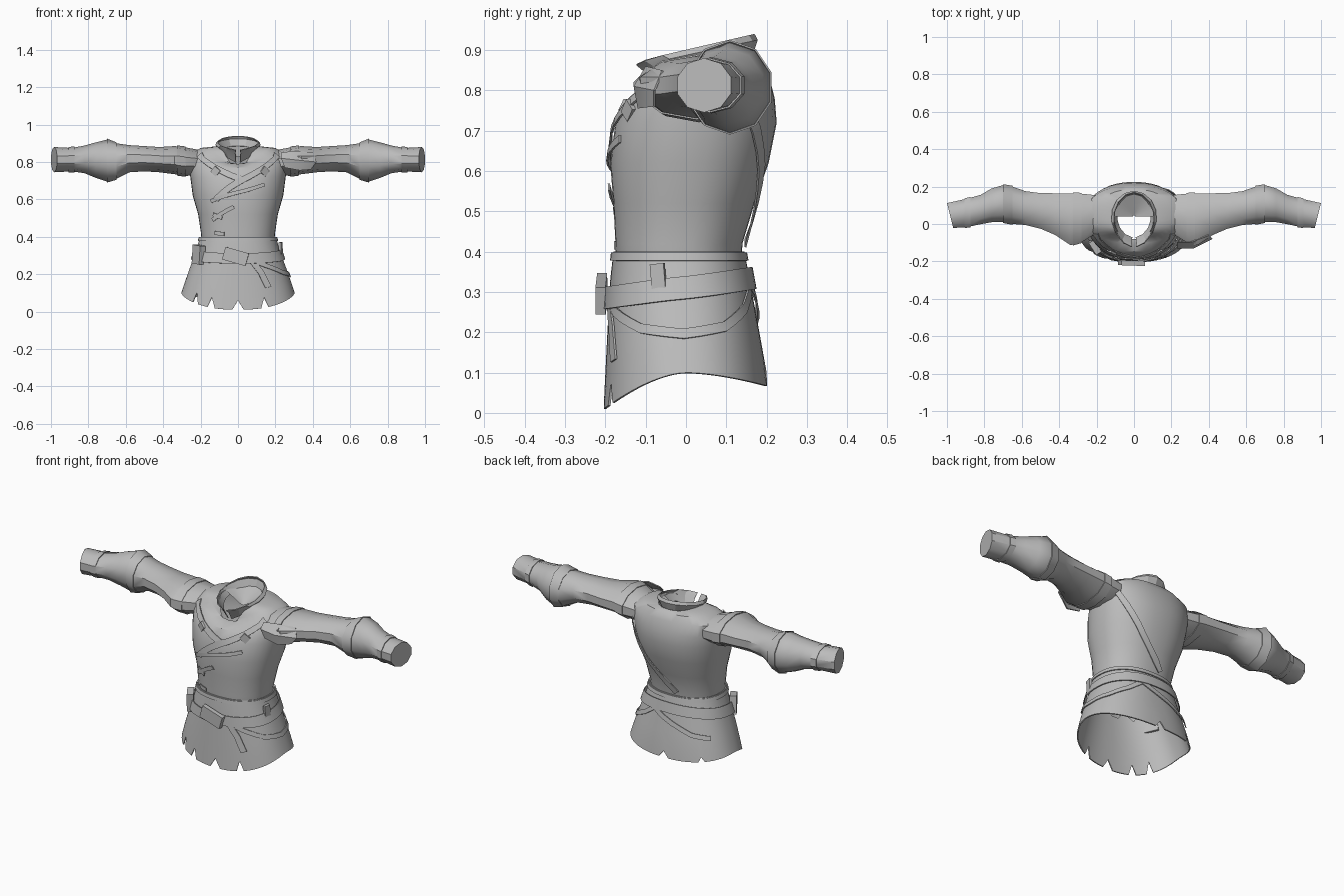
import bpy, bmesh, math
from math import sin, cos, radians, pi

cube = bpy.data.objects.get("Cube")
if cube:
    bpy.data.objects.remove(cube, do_unlink=True)

cloth = bpy.data.materials.new("grey cloth")
cloth.use_nodes = True
GREY = (0.5, 0.5, 0.5, 1)
cloth.diffuse_color = GREY
cloth.node_tree.nodes["Principled BSDF"].inputs["Base Color"].default_value = GREY

# Profiles: height, half width, front y, back y
TORSO = [(.31, .185, -.165, .13), (.36, .193, -.173, .137), (.42, .198, -.175, .14),
         (.52, .213, -.18, .17), (.62, .242, -.188, .205), (.72, .255, -.175, .225),
         (.78, .262, -.148, .22), (.84, .258, -.105, .205), (.875, .2, -.08, .185)]
SKIRT = [(0, .325, -.205, .205), (.1, .303, -.2, .2), (.2, .27, -.195, .182),
         (.33, .222, -.188, .158), (.40, .203, -.18, .145)]


def ring_point(hx, yf, yb, angle, power=.88):
    s, c = sin(angle), cos(angle)
    x = hx * math.copysign(abs(s) ** power, s)
    y = (yf + yb) / 2 - (yb - yf) / 2 * math.copysign(abs(c) ** power, c)
    return x, y


def on_surface(profile, angle, z, off=0.0):
    lo, hi = profile[0], profile[-1]
    for a, b in zip(profile, profile[1:]):
        if a[0] <= z <= b[0]:
            lo, hi = a, b
    t = min(1, max(0, (z - lo[0]) / (hi[0] - lo[0])))
    hx, yf, yb = (lo[i] + (hi[i] - lo[i]) * t for i in (1, 2, 3))
    x, y = ring_point(hx + off, yf - off, yb + off, angle)
    return x, y, z


def finish(name, bm, thickness=0, sharp=35):
    bmesh.ops.recalc_face_normals(bm, faces=bm.faces)
    if thickness:
        bmesh.ops.solidify(bm, geom=bm.faces[:], thickness=thickness)
        bmesh.ops.recalc_face_normals(bm, faces=bm.faces)
    mesh = bpy.data.meshes.new(name)
    bm.to_mesh(mesh)
    bm.free()
    ob = bpy.data.objects.new(name, mesh)
    bpy.context.collection.objects.link(ob)
    mesh.materials.append(cloth)
    bpy.ops.object.select_all(action="DESELECT")
    ob.select_set(True)
    bpy.context.view_layer.objects.active = ob
    bpy.ops.object.shade_smooth_by_angle(angle=radians(sharp))
    return ob


def loft(name, rings, closed=True, cap_end=False, **kw):
    bm = bmesh.new()
    rows = [[bm.verts.new(p) for p in ring] for ring in rings]
    n = len(rows[0])
    for a, b in zip(rows, rows[1:]):
        for i in range(n if closed else n - 1):
            j = (i + 1) % n
            bm.faces.new((a[i], a[j], b[j], b[i]))
    if cap_end:
        bm.faces.new(rows[-1])
    return finish(name, bm, **kw)


def ribbon(name, profile, path, width, off=.008, thick=.005):
    """Flat strap lying on a body surface; path holds (degrees from front, height)."""
    pts = []
    for (a0, z0), (a1, z1) in zip(path, path[1:]):
        n = max(2, int(abs(a1 - a0) / 8))
        pts += [(a0 + (a1 - a0) * k / n, z0 + (z1 - z0) * k / n) for k in range(n)]
    pts.append(path[-1])
    edges = [[], []]
    for i, (a, z) in enumerate(pts):
        p, q = pts[max(0, i - 1)], pts[min(len(pts) - 1, i + 1)]
        du, dz = radians(q[0] - p[0]) * .22, q[1] - p[1]
        d = math.hypot(du, dz)
        for side, edge in zip((-.5, .5), edges):
            ang = radians(a) - side * width * dz / d / .22
            edge.append(on_surface(profile, ang, z + side * width * du / d, off))
    return loft(name, edges, closed=False, thickness=thick)


def plate(name, profile, deg, z, size, roll, off):
    bm = bmesh.new()
    bmesh.ops.create_cube(bm, size=1)
    bmesh.ops.scale(bm, vec=size, verts=bm.verts)
    ob = finish(name, bm)
    ob.location = on_surface(profile, radians(deg), z, off)
    ob.rotation_euler = (0, radians(roll), radians(deg))
    return ob


# Torso, dipping to a V at the neck, with a ragged hem tucked inside the skirt
N = 40
angles = [2 * pi * i / N for i in range(N)]
dips = {.78: .01, .84: .05, .875: .085}
rings = []
for z, hx, yf, yb in TORSO:
    ragged = .02 if z == TORSO[0][0] else 0
    rings.append([(*ring_point(hx, yf, yb, a),
                   z - dips.get(z, 0) * max(0, cos(a)) ** 5 + ragged * (i % 3 - 1))
                  for i, a in enumerate(angles)])
rings.append([(*ring_point(.105, -.085, .165, a), .885 - .115 * max(0, cos(a)) ** 4)
              for a in angles])
loft("torso", rings)

# Lining at the back of the neck
half = [radians(90 + 15 * i) for i in range(13)]
loft("neck_lining", [[(*ring_point(.105 * k, -.085 + .125 * (1 - k), .165 - .125 * (1 - k), a),
                       .885 - .06 * (1 - k)) for a in half] for k in (1, .5, .05)],
     closed=False)

# Standing collar with a narrow opening and drooping front corners
span = [radians(7 + 346 * i / 14) for i in range(15)]
collar = []
for hx, yf, yb, zm, tilt, droop in ((.095, -.075, .165, .855, .03, .03),
                                    (.122, -.105, .178, .895, .03, .02),
                                    (.11, -.125, .17, .906, .034, .01)):
    collar.append([(*ring_point(hx, yf, yb, a, 1),
                    zm - tilt * cos(a) - droop * max(0, cos(a)) ** 6) for a in span])
loft("collar", collar, closed=False, thickness=.005, sharp=20)

# Skirt with a few long slits in front and a scalloped back
slits = {0: .05, 24: .055, 336: .055, 316: .06, 180: .035, 220: .025}
skirt = [[] for _ in range(6)]
for deg in range(0, 360, 4):
    a = radians(deg)
    hem = .10 - (.09 if cos(a) > 0 else .033) * abs(cos(a)) ** 1.5 + slits.get(deg, 0)
    for k, row in enumerate(skirt):
        row.append(on_surface(SKIRT, a, .40 + (hem - .40) * k / 5))
loft("skirt", skirt, thickness=.006)

# Belts, tilted up towards the back
belt_path = [(d, .31 - .025 * cos(radians(d))) for d in range(0, 361, 12)]
ribbon("belt", SKIRT, belt_path, .055, .013)
ribbon("waistband", SKIRT, [(d, .388) for d in range(0, 361, 12)], .02, .006)
ribbon("left_hanging_strap", SKIRT, [(8, .29), (30, .25), (60, .21), (90, .197),
                                     (120, .215), (145, .26), (165, .32)], .024)
ribbon("back_hanging_strap", SKIRT, [(160, .32), (185, .26), (210, .215), (235, .2)], .024, .01)
ribbon("front_tail", SKIRT, [(14, .28), (24, .21), (30, .13)], .03)
plate("buckle", SKIRT, -2, .295, (.13, .025, .07), 16, .02)
plate("pouch", SKIRT, -58, .305, (.075, .035, .10), 6, .012)
plate("belt_loop", SKIRT, 76, .33, (.035, .015, .08), -5, .012)

# Wrapped front, lacing and back sling
ribbon("right_lapel", TORSO, [(-52, .84), (-24, .77), (2, .71)], .03, .007)
ribbon("left_lapel", TORSO, [(52, .84), (28, .77), (2, .70), (-26, .60)], .03, .01)
for i, (d0, z0, d1, z1) in enumerate(((-34, .59, 30, .68), (-36, .49, -4, .56),
                                      (-34, .52, -20, .50), (-34, .42, -18, .415))):
    ribbon(f"front_lacing_{i}", TORSO, [(d0, z0), (d1, z1)], .02, .011)
ribbon("back_sling", TORSO, [(118, .80), (135, .70), (160, .56), (190, .42)], .03, .011)
for name, d in (("right_patch", -24), ("left_patch", 30)):
    plate(name, TORSO, d, .75, (.04, .012, .04), 40, .004)

# Sleeves: x, front y, back y, low z, high z
SLEEVE = [(.21, -.06, .16, .73, .865), (.29, -.11, .17, .725, .88), (.34, -.12, .17, .735, .885),
          (.42, -.065, .17, .745, .88), (.50, -.03, .17, .75, .885), (.58, -.01, .18, .745, .89),
          (.65, -.005, .205, .71, .90), (.70, .005, .213, .695, .92), (.76, .005, .195, .715, .905),
          (.82, -.005, .16, .74, .888), (.89, -.02, .14, .75, .875), (1.0, -.025, .115, .745, .88)]


def sleeve_ring(side, x, y0, y1, z0, z1, grow=0, n=10):
    ring = []
    for i in range(n):
        a = 2 * pi * (i + .5) / n
        y = (y0 + y1) / 2 + ((y1 - y0) / 2 + grow) * cos(a)
        # The cuff end leans a little
        lean = .25 * (y - .04) if x > .95 else 0
        x_out = min(1, x - .018 + lean) if x > .95 else x
        ring.append((side * x_out, y, (z0 + z1) / 2 + ((z1 - z0) / 2 + grow) * sin(a)))
    return ring


def sleeve_at(x):
    for a, b in zip(SLEEVE, SLEEVE[1:]):
        if a[0] <= x <= b[0]:
            t = (x - a[0]) / (b[0] - a[0])
            return [p + (q - p) * t for p, q in zip(a, b)]


for side, word in ((-1, "right"), (1, "left")):
    loft(f"{word}_sleeve", [sleeve_ring(side, *r) for r in SLEEVE], cap_end=True, sharp=40)
    # Wrapped bands at shoulder, elbow and wrist
    for part, x0, x1 in (("shoulder_band", .28, .325), ("elbow_band", .65, .70),
                         ("wrist_band", .875, .905)):
        loft(f"{word}_{part}", [sleeve_ring(side, *sleeve_at(x), .005) for x in (x0, x1)],
             thickness=.004, sharp=40)

# Loose cloth flap in front of the left shoulder
loft("left_shoulder_flap", [
    [(.23, -.10, .85), (.30, -.10, .86), (.40, -.06, .85)],
    [(.23, -.13, .82), (.32, -.13, .81), (.42, -.08, .80)],
    [(.25, -.12, .77), (.33, -.12, .755), (.39, -.08, .76)]], closed=False, thickness=.005)
